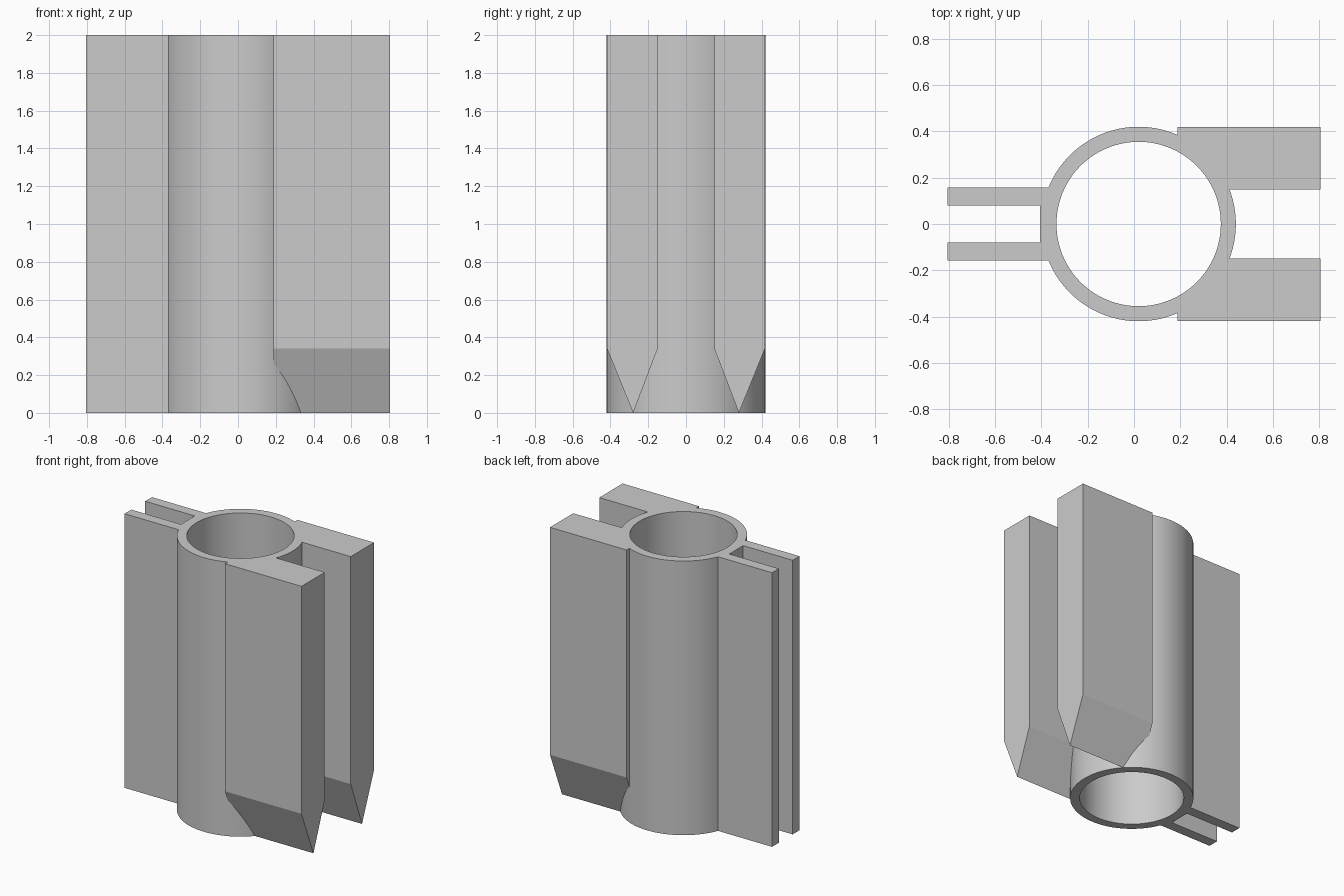
import bpy
import bmesh
from mathutils import Matrix

default = bpy.data.objects.get("Cube")
if default:
    bpy.data.objects.remove(default, do_unlink=True)

HEIGHT = 2.0
TUBE_X = 0.02

grey = bpy.data.materials.new("plain grey")
grey.use_nodes = True
colour = (0.6, 0.6, 0.6, 1)
grey.diffuse_color = colour
grey.node_tree.nodes["Principled BSDF"].inputs["Base Color"].default_value = colour


def finish(name, bm):
    bmesh.ops.recalc_face_normals(bm, faces=bm.faces)
    mesh = bpy.data.meshes.new(name)
    bm.to_mesh(mesh)
    bm.free()
    mesh.materials.append(grey)
    obj = bpy.data.objects.new(name, mesh)
    bpy.context.collection.objects.link(obj)
    return obj


def cylinder(name, radius, low, high):
    bm = bmesh.new()
    bmesh.ops.create_cone(bm, cap_ends=True, segments=128, radius1=radius,
                          radius2=radius, depth=high - low,
                          matrix=Matrix.Translation((TUBE_X, 0, (low + high) / 2)))
    return finish(name, bm)


def bar(name, profile, x0, x1):
    """Extrude a y-z outline along x."""
    bm = bmesh.new()
    face = bm.faces.new([bm.verts.new((x0, y, z)) for y, z in profile])
    new = bmesh.ops.extrude_face_region(bm, geom=[face])["geom"]
    bmesh.ops.translate(bm, vec=(x1 - x0, 0, 0),
                        verts=[v for v in new if isinstance(v, bmesh.types.BMVert)])
    return finish(name, bm)


def slab(name, y0, y1, x0, x1):
    return bar(name, [(y0, 0), (y1, 0), (y1, HEIGHT), (y0, HEIGHT)], x0, x1)


def combine(target, tool, operation):
    mod = target.modifiers.new(operation.lower(), "BOOLEAN")
    mod.operation = operation
    mod.solver = "EXACT"
    mod.object = tool
    bpy.context.view_layer.objects.active = target
    bpy.ops.object.modifier_apply(modifier=mod.name)
    bpy.data.objects.remove(tool, do_unlink=True)


# Round body with a flat pad at the root of the fins
body = cylinder("slotted_tube_bracket", 0.42, 0, HEIGHT)
combine(body, slab("fin_pad", -0.12, 0.12, -0.405, -0.2), "UNION")

# Paired thin fins and thick jaws with pointed lower ends
for side, s in (("front", -1), ("back", 1)):
    fin = slab(side + "_fin", s * 0.08, s * 0.158, -0.805, -0.2)
    combine(body, fin, "UNION")
    outline = [(s * y, z) for y, z in
               ((0.28, 0), (0.418, 0.34), (0.418, HEIGHT), (0.15, HEIGHT), (0.15, 0.34))]
    combine(body, bar(side + "_jaw", outline, 0.187, 0.805), "UNION")

# Open bore through the full height
combine(body, cylinder("bore_cutter", 0.355, -0.1, HEIGHT + 0.1), "DIFFERENCE")

bpy.ops.object.select_all(action="DESELECT")
body.select_set(True)
bpy.context.view_layer.objects.active = body
bpy.ops.object.shade_smooth_by_angle(angle=0.35)
